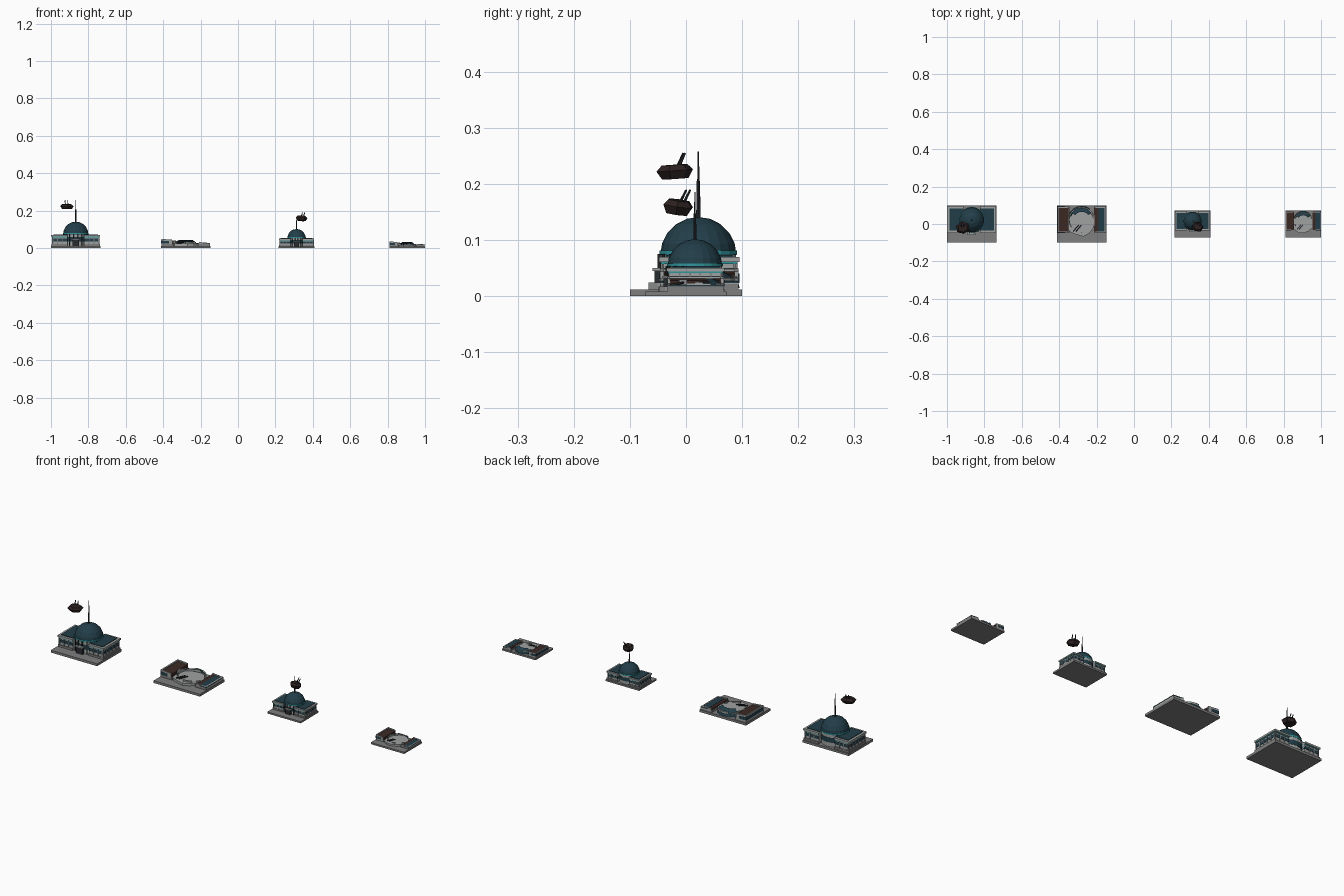
import bpy, bmesh, math, random
from mathutils import Matrix

if "Cube" in bpy.data.objects:
    bpy.data.objects.remove(bpy.data.objects["Cube"])
random.seed(4)

def mat(name, r, g, b):
    m = bpy.data.materials.new(name)
    m.diffuse_color = (r, g, b, 1)
    m.use_nodes = True
    m.node_tree.nodes["Principled BSDF"].inputs["Base Color"].default_value = m.diffuse_color
    return m

GREY = mat("paving grey", 0.21, 0.21, 0.21)
LIGHT = mat("wall light grey", 0.35, 0.36, 0.36)
BLUE = mat("dome dark blue", 0.016, 0.048, 0.066)
CYAN = mat("trim cyan", 0.03, 0.30, 0.33)
DARK = mat("metal dark", 0.022, 0.025, 0.03)
BROWN = mat("burnt brown", 0.026, 0.015, 0.015)
RUST = mat("fallen roof brown", 0.045, 0.022, 0.018)

OX, S = 0.0, 1.0   # current building's centre and scale


def finish(name, bm, *mats):
    bmesh.ops.recalc_face_normals(bm, faces=bm.faces)
    bm.transform(Matrix.Translation((OX, 0, 0)) @ Matrix.Scale(S, 4))
    me = bpy.data.meshes.new(name)
    bm.to_mesh(me)
    bm.free()
    for m in mats:
        me.materials.append(m)
    o = bpy.data.objects.new(name, me)
    bpy.context.collection.objects.link(o)
    return o


def hexa(bm, base, z0, top):
    """Block over a ring of ground points; top is a height or a function of x."""
    f = top if callable(top) else (lambda x: top)
    lo = [bm.verts.new((x, y, z0)) for x, y in base]
    hi = [bm.verts.new((x, y, f(x))) for x, y in base]
    bm.faces.new(lo)
    bm.faces.new(hi)
    for i in range(len(base)):
        j = (i + 1) % len(base)
        bm.faces.new((lo[i], lo[j], hi[j], hi[i]))


def box(name, x0, x1, y0, y1, z0, top, m):
    bm = bmesh.new()
    hexa(bm, [(x0, y0), (x1, y0), (x1, y1), (x0, y1)], z0, top)
    return finish(name, bm, m)


def side_box(s, name, a, b, y0, y1, z0, top, m):
    x0, x1 = sorted((s * a, s * b))
    return box(name, x0, x1, y0, y1, z0, top, m)


def frustum(bm, n, r0, r1, z0, z1, c=(0, 0), turn=0.0):
    mtx = Matrix.Translation((c[0], c[1], (z0 + z1) / 2)) @ Matrix.Rotation(turn, 4, 'Z')
    bmesh.ops.create_cone(bm, cap_ends=True, segments=n, radius1=r0, radius2=r1,
                          depth=z1 - z0, matrix=mtx)


def drum(name, n, r0, r1, z0, z1, m, c=(0, 0.022)):
    bm = bmesh.new()
    frustum(bm, n, r0, r1, z0, z1, c)
    return finish(name, bm, m)


def dome_mesh(r, cz, keep=lambda c: True, squash=1.0):
    bm = bmesh.new()
    bmesh.ops.create_uvsphere(bm, u_segments=20, v_segments=10, radius=r)
    gone = [f for f in bm.faces
            if f.calc_center_median().z < 0 or not keep(f.calc_center_median())]
    bmesh.ops.delete(bm, geom=gone, context='FACES')
    bmesh.ops.transform(bm, verts=bm.verts,
                        matrix=Matrix.Translation((0, 0.022, cz)) @ Matrix.Diagonal((1, 1, squash, 1)))
    return bm


def turret(x, y, z, r, tilt, spin, guns):
    """Blown-off gun turret, tumbling above the roof."""
    bm = bmesh.new()
    frustum(bm, 6, r * 0.72, r, -0.015, 0.0)
    frustum(bm, 6, r, r * 0.7, 0.0, 0.010)
    for v in bm.verts:
        v.co.y *= 0.85
    for side in (-1, 1):
        before = set(bm.verts)
        frustum(bm, 6, 0.003, 0.002, 0.0, 0.028)
        bmesh.ops.transform(bm, verts=[v for v in bm.verts if v not in before],
                            matrix=Matrix.Translation((side * 0.007, 0.006, 0.005)) @ Matrix.Rotation(guns, 4, 'X'))
    bm.transform(Matrix.Translation((x, y, z)) @ Matrix.Rotation(spin, 4, 'Z') @ Matrix.Rotation(tilt, 4, 'X'))
    for f in bm.faces:
        f.material_index = 1 if f.calc_area() < 0.00015 else 0
    return finish("turret", bm, BROWN, DARK)


def intact():
    box("paved_base", -.1325, .1325, -.1, .1, 0, .012, GREY)
    # central drum with ribs, trim ring and dome
    drum("drum_wall", 20, .067, .067, .012, .078, LIGHT)
    drum("drum_window_band", 20, .0685, .0685, .034, .058, BLUE)
    drum("drum_trim", 20, .069, .069, .074, .081, CYAN)
    finish("dome", dome_mesh(.068, .073), BLUE)
    bm = bmesh.new()
    for i in range(8):
        a = math.radians(205 + i * 130 / 7)
        frustum(bm, 6, .003, .003, .012, .075, (.071 * math.cos(a), .022 + .071 * math.sin(a)))
    finish("drum_ribs", bm, DARK)
    # entrance
    box("doorway", -.018, .018, -.056, -.04, .012, .045, DARK)
    box("door_canopy", -.022, .022, -.06, -.04, .045, .05, LIGHT)
    # mast
    drum("mast_lower", 8, .004, .003, .135, .205, DARK)
    drum("mast_upper", 6, .002, .0012, .205, .258, DARK)
    # side wings
    for s in (-1, 1):
        side_box(s, "wing_plinth", .045, .130, -.046, .093, .012, .022, GREY)
        side_box(s, "wing_wall", .045, .125, -.042, .089, .022, .060, LIGHT)
        side_box(s, "wing_windows", .045, .1265, -.0435, .0905, .035, .050, BLUE)
        side_box(s, "wing_trim", .045, .128, -.045, .092, .057, .061, CYAN)
        side_box(s, "wing_roof", .045, .131, -.048, .095, .061, .070, LIGHT)
        side_box(s, "wing_roof_panel", .045, .119, -.036, .083, .070, .073, BLUE)
        for k in range(6):   # window posts on the long outer side
            y = -.041 + k * .0255
            side_box(s, "wing_post", .124, .128, y - .002, y + .002, .022, .058, GREY)
        for k in range(3):   # window posts on front and back
            x = .072 + k * .025
            side_box(s, "wing_post", x - .002, x + .002, -.045, .092, .022, .058, GREY)


def ruined():
    slope = lambda x: .038 - .085 * x
    box("paved_base", -.1325, .1325, -.1, .1, 0, .012, GREY)
    # exposed floor, ragged outline
    bm = bmesh.new()
    hexa(bm, [(r * math.cos(a), .008 + r * math.sin(a)) for a, r in
              ((2 * math.pi * i / 13, random.uniform(.066, .084)) for i in range(13))], .012, .024)
    finish("broken_floor", bm, LIGHT)
    # remains of the drum wall
    bm = bmesh.new()
    for i in range(20):
        if i in (13, 14, 17):
            continue
        a, b = (2 * math.pi * k / 20 for k in (i, i + 1))
        base = [(r * math.cos(t), .022 + r * math.sin(t))
                for r, t in ((.064, a), (.070, a), (.070, b), (.064, b))]
        k = random.uniform(.5, .95)
        hexa(bm, base, .012, lambda x: .012 + (slope(x) - .012) * k)
    finish("broken_drum_wall", bm, LIGHT)
    # shard of dome still leaning at the back
    finish("dome_shard", dome_mesh(.074, .014, lambda c: c.y > .026 and c.z < .06 and -.064 < c.x < .046, .5), BLUE)
    # burnt-out wings, roofs fallen in
    for s in (-1, 1):
        side_box(s, "wing_plinth", .066, .130, -.046, .093, .012, .022, GREY)
        side_box(s, "fallen_roof", .070, .124, -.040, .087, .022, lambda x: slope(x) - .005, RUST)
        side_box(s, "outer_wall", .123, .130, -.044, .092, .012, slope, LIGHT)
        side_box(s, "front_wall", .072, .130, -.046, -.039, .012, slope, LIGHT)
        side_box(s, "back_wall", .072, .130, .086, .094, .012, slope, LIGHT)
        side_box(s, "burnt_windows", .09, .1312, -.0472, .0952, .0235,
                 lambda x: slope(x) - .009 if s < 0 else .0265, BLUE)
    # broken mast
    bm = bmesh.new()
    for x in (-.045, -.030):
        before = set(bm.verts)
        frustum(bm, 6, .004, .003, 0, .045)
        bmesh.ops.transform(bm, verts=[v for v in bm.verts if v not in before],
                            matrix=Matrix.Translation((x, -.04, .026)) @ Matrix.Rotation(math.radians(-40), 4, 'Z')
                            @ Matrix.Rotation(math.radians(-80), 4, 'X'))
    finish("fallen_mast", bm, DARK)


# large pair, then small pair
for OX, S, build in ((-.8675, 1, intact), (-.28, 1, ruined),
                     (.313, .72, intact), (.9046, .72, ruined)):
    build()

OX, S = 0.0, 1.0
turret(-.915, -.02, .224, .039, math.radians(4), math.radians(10), math.radians(-28))
turret(.340, -.014, .161, .033, math.radians(-10), math.radians(-30), math.radians(-20))
